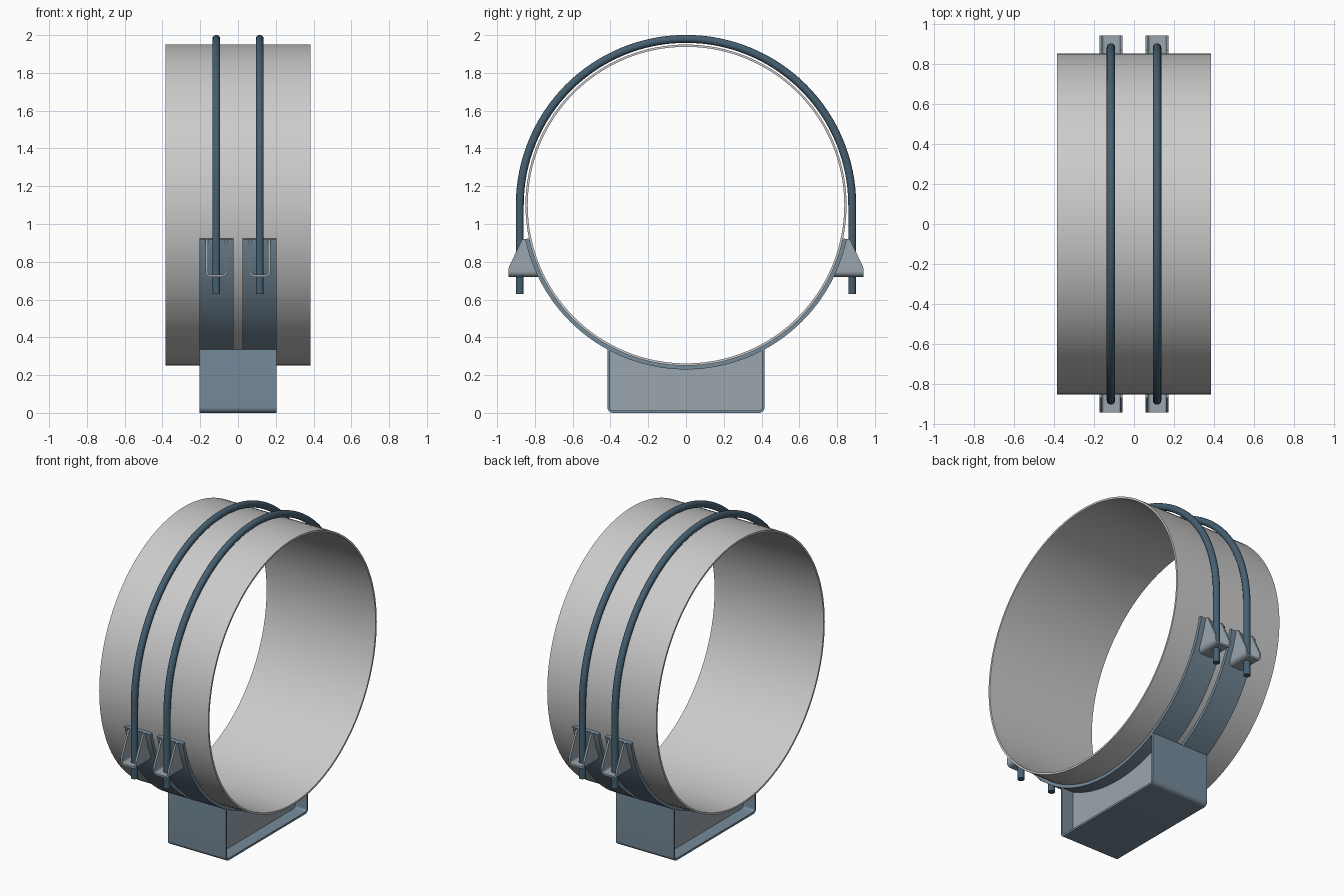
import bpy, bmesh
from math import sin, cos, pi, sqrt, radians, asin

if "Cube" in bpy.data.objects:
    bpy.data.objects.remove(bpy.data.objects["Cube"])

CZ = 1.10            # pipe axis height
R_PIPE, R_STRAP = 0.85, 0.87
BX = 0.115           # x offset of each bolt / strap / web


def material(name, rgb):
    m = bpy.data.materials.new(name)
    m.diffuse_color = (*rgb, 1)
    m.use_nodes = True
    m.node_tree.nodes["Principled BSDF"].inputs["Base Color"].default_value = m.diffuse_color
    return m


BOLT = material("dark_blue_steel", (0.06, 0.115, 0.165))
STEEL = material("blue_grey_steel", (0.18, 0.26, 0.33))
PLATE = material("pale_blue_steel", (0.32, 0.38, 0.42))


def loft(name, rings, mat=None, closed=False):
    """Skin a list of equal-length vertex rings, capping the ends unless closed."""
    bm = bmesh.new()
    vs = [[bm.verts.new(p) for p in ring] for ring in rings]
    n = len(vs[0])
    for i in range(len(vs) if closed else len(vs) - 1):
        a, b = vs[i], vs[(i + 1) % len(vs)]
        for j in range(n):
            k = (j + 1) % n
            bm.faces.new((a[j], a[k], b[k], b[j]))
    if not closed:
        bm.faces.new(vs[0])
        bm.faces.new(vs[-1])
    bmesh.ops.recalc_face_normals(bm, faces=bm.faces)
    me = bpy.data.meshes.new(name)
    bm.to_mesh(me)
    bm.free()
    ob = bpy.data.objects.new(name, me)
    bpy.context.collection.objects.link(ob)
    if mat:
        me.materials.append(mat)
    bpy.ops.object.select_all(action='DESELECT')
    ob.select_set(True)
    bpy.context.view_layer.objects.active = ob
    bpy.ops.object.shade_smooth_by_angle(angle=radians(30))
    return ob


def band(name, x0, x1, r0, r1, a0, a1, steps, mat=None, closed=False):
    """Curved plate around the pipe axis; angle 0 points straight down."""
    rings = []
    for i in range(steps if closed else steps + 1):
        a = a0 + (a1 - a0) * i / steps
        rings.append([(x, r * sin(a), CZ - r * cos(a))
                      for x, r in ((x0, r0), (x1, r0), (x1, r1), (x0, r1))])
    return loft(name, rings, mat, closed)


def u_profile(hw, z0, z1, t, r, arm_steps):
    """Bent-plate U section as matching (outer, inner) point pairs."""
    half = []
    for i in range(arm_steps):
        z = z1 + (z0 + r - z1) * i / arm_steps
        half.append(((-hw, z), (-hw + t, z)))
    for i in range(9):
        a = pi + pi / 2 * i / 8
        half.append(tuple((-hw + r + q * cos(a), z0 + r + q * sin(a)) for q in (r, r - t)))
    return half + [tuple((-u, z) for u, z in pair) for pair in reversed(half)]


def surface_y(z, r):
    return sqrt(r * r - (CZ - z) ** 2)


# Pipe section
band("pipe", -0.385, 0.385, R_PIPE - 0.012, R_PIPE, 0, 2 * pi, 128, closed=True)

# Base channel: bent plate, open towards +x and -x
loft("base_channel",
     [[(-0.205, *o), (-0.205, *i), (0.205, *i), (0.205, *o)]
      for o, i in u_profile(0.415, 0.0, 0.335, 0.013, 0.028, 1)], STEEL)

strap_end = pi / 2 - asin((CZ - 0.92) / R_STRAP)
for sx, side in ((-1, "left"), (1, "right")):
    x = sx * BX

    # Upright web with a curved top carrying the saddle
    rings = []
    for i in range(33):
        y = -0.405 + 0.81 * i / 32
        top = CZ - sqrt((R_STRAP - 0.004) ** 2 - y * y)
        rings.append([(x - 0.008, y, 0.008), (x + 0.008, y, 0.008),
                      (x + 0.008, y, top), (x - 0.008, y, top)])
    loft("saddle_web_" + side, rings, PLATE)

    # Saddle strap
    band("saddle_strap_" + side, x - 0.09, x + 0.09, R_PIPE, R_STRAP,
         -strap_end, strap_end, 80, STEEL)

    # U-bolt: straight leg, half circle, straight leg
    rb, rt = 0.88, 0.021
    path = [(-rb, 0.63, pi)]
    path += [(-rb * cos(pi * i / 64), CZ + rb * sin(pi * i / 64), pi - pi * i / 64)
             for i in range(65)]
    path += [(rb, 0.63, 0)]
    loft("u_bolt_" + side,
         [[(x + rt * cos(b), y + rt * sin(b) * cos(a), z + rt * sin(b) * sin(a))
           for b in (2 * pi * k / 20 for k in range(20))] for y, z, a in path], BOLT)

    # Bolt brackets: U plates with sloping cheeks
    for sy, end in ((-1, "front"), (1, "back")):
        rings = []
        for pair in u_profile(0.057, 0.72, 0.92, 0.012, 0.028, 12):
            (ox, oz), (ix, iz) = pair

            def outer_y(z):
                return 0.94 - 0.073 * max(0, z - 0.768) / 0.152
            rings.append([(x + ox, sy * surface_y(oz, 0.866), oz),
                          (x + ix, sy * surface_y(iz, 0.866), iz),
                          (x + ix, sy * outer_y(iz), iz),
                          (x + ox, sy * outer_y(oz), oz)])
        loft("bolt_bracket_%s_%s" % (side, end), rings, PLATE)
